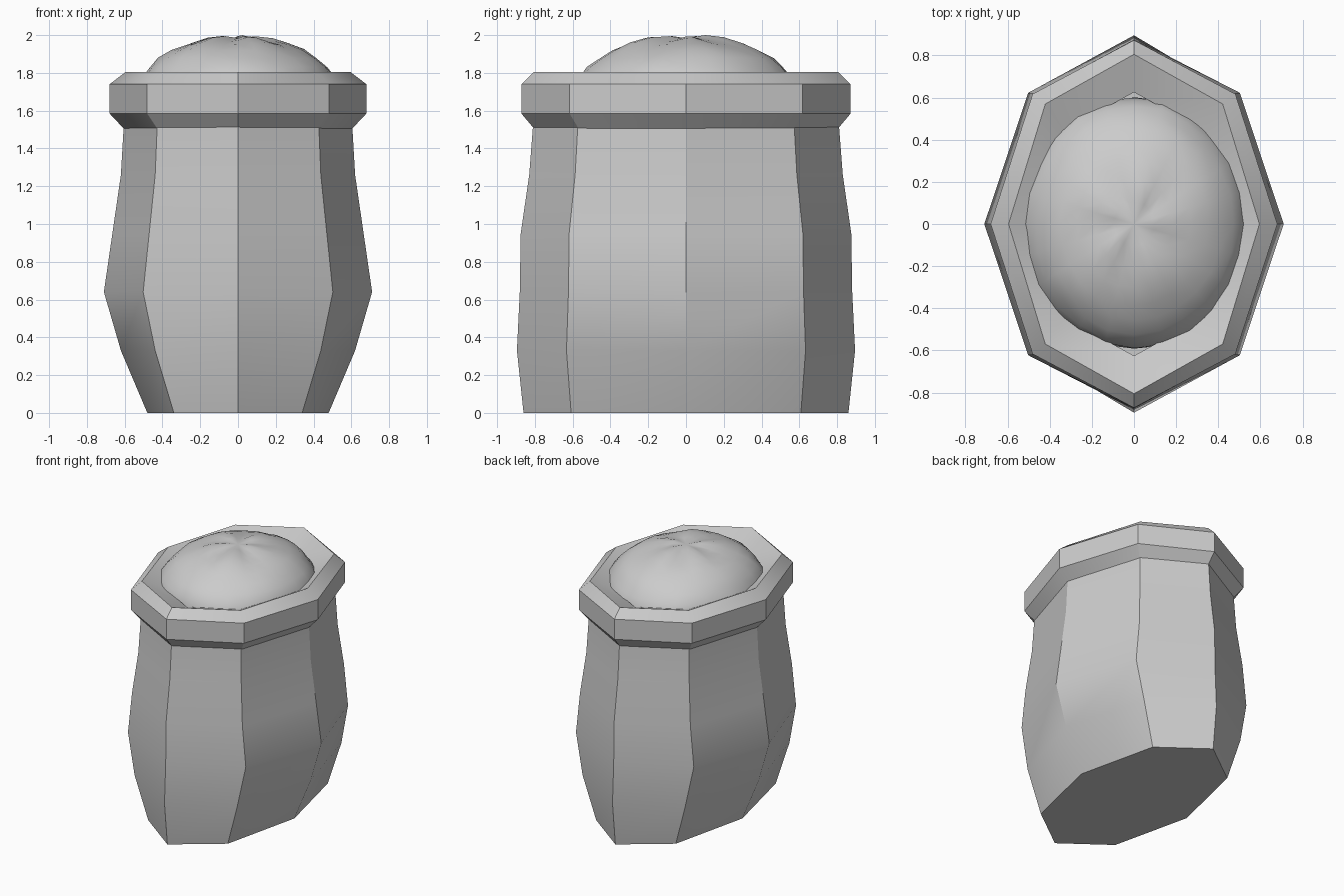
import bpy
import bmesh
import math
from mathutils import Vector, noise

cube = bpy.data.objects.get("Cube")
if cube:
    bpy.data.objects.remove(cube, do_unlink=True)

grey = bpy.data.materials.new("plain grey")
grey.use_nodes = True
grey.diffuse_color = (0.6, 0.6, 0.6, 1)
grey.node_tree.nodes["Principled BSDF"].inputs["Base Color"].default_value = (0.6, 0.6, 0.6, 1)


def finish(name, bm, angle):
    bmesh.ops.recalc_face_normals(bm, faces=bm.faces)
    mesh = bpy.data.meshes.new(name)
    bm.to_mesh(mesh)
    bm.free()
    mesh.materials.append(grey)
    obj = bpy.data.objects.new(name, mesh)
    bpy.context.collection.objects.link(obj)
    bpy.ops.object.select_all(action='DESELECT')
    obj.select_set(True)
    bpy.context.view_layer.objects.active = obj
    bpy.ops.object.shade_smooth_by_angle(angle=math.radians(angle))


def loft(name, profile, closed, sides=8):
    """Stack elliptical rings given as (x radius, y radius, height)."""
    bm = bmesh.new()
    rings = []
    for rx, ry, z in profile:
        turns = [math.tau * i / sides for i in range(sides)]
        rings.append([bm.verts.new((rx * math.cos(a), ry * math.sin(a), z)) for a in turns])
    following = rings[1:] + ([rings[0]] if closed else [])
    for low, high in zip(rings, following):
        for i in range(sides):
            j = (i + 1) % sides
            bm.faces.new((low[i], low[j], high[j], high[i]))
    if not closed:
        bm.faces.new(rings[0])
        bm.faces.new(rings[-1])
    finish(name, bm, 30)


# Eight-sided bulging sack, closed below the filling
loft("sack_body", [(0.48, 0.86, 0), (0.62, 0.895, 0.33), (0.71, 0.88, 0.64),
                   (0.665, 0.875, 0.95), (0.62, 0.83, 1.26), (0.605, 0.81, 1.52)], False)

# Rolled rim with a six-sided section
loft("rolled_rim", [(0.6, 0.8, 1.5), (0.68, 0.872, 1.585), (0.68, 0.872, 1.74),
                    (0.595, 0.805, 1.805), (0.47, 0.625, 1.74), (0.47, 0.625, 1.585)], True)

# Lumpy heap of filling with a puckered crown
bm = bmesh.new()
bmesh.ops.create_uvsphere(bm, u_segments=24, v_segments=18, radius=1)
for v in bm.verts:
    p = v.co.copy()
    flat = Vector((p.x, p.y, 0)).length
    angle = math.atan2(p.y, p.x)
    lump = 0.035 * noise.noise(p * 3.5)
    pucker = 0.012 * math.sin(5 * angle + 1) * math.exp(-((flat - 0.3) / 0.2) ** 2)
    dimple = 0.015 * math.exp(-(flat / 0.15) ** 2)
    v.co = (p.x * 0.545 * (1 + lump), p.y * 0.6 * (1 + lump),
            1.66 + p.z * 0.335 * (1 + lump) + pucker - dimple)
top = max(v.co.z for v in bm.verts)
bmesh.ops.translate(bm, verts=bm.verts, vec=(0, 0, 2 - top))
finish("filling_heap", bm, 40)
